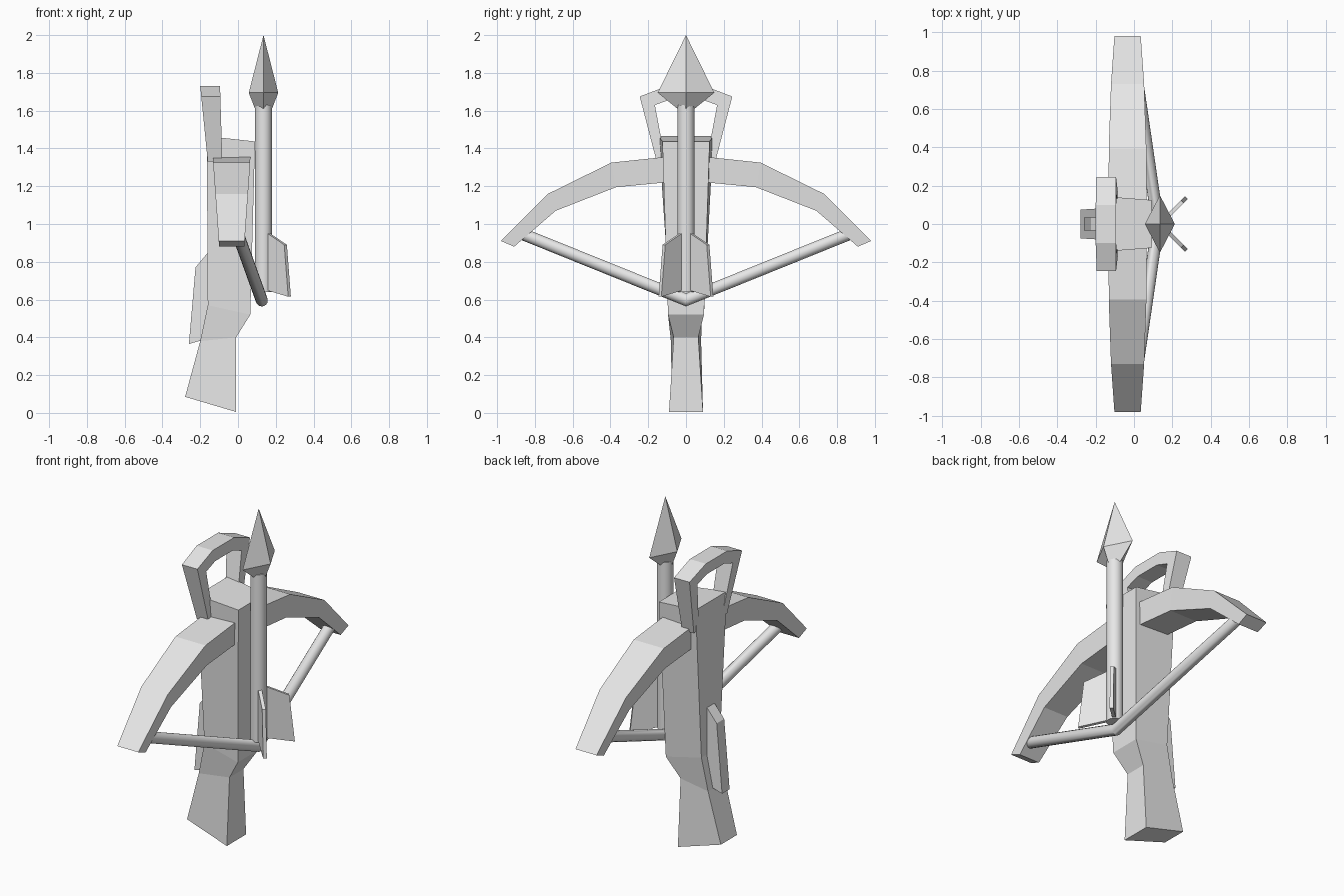
import bpy, bmesh, math
from mathutils import Vector

cube = bpy.data.objects.get("Cube")
if cube:
    bpy.data.objects.remove(cube)

grey = bpy.data.materials.new("plain_grey")
grey.use_nodes = True
grey.diffuse_color = (0.8, 0.8, 0.8, 1)
grey.node_tree.nodes["Principled BSDF"].inputs["Base Color"].default_value = (0.8, 0.8, 0.8, 1)


def loft(name, rings, smooth=False):
    """Skin a list of equal-sized point rings and cap both ends."""
    bm = bmesh.new()
    loops = [[bm.verts.new(p) for p in ring] for ring in rings]
    n = len(loops[0])
    for a, b in zip(loops, loops[1:]):
        for i in range(n):
            j = (i + 1) % n
            bm.faces.new((a[i], a[j], b[j], b[i]))
    bm.faces.new(loops[0])
    bm.faces.new(loops[-1])
    bmesh.ops.remove_doubles(bm, verts=bm.verts[:], dist=0.0005)
    bmesh.ops.recalc_face_normals(bm, faces=bm.faces[:])
    mesh = bpy.data.meshes.new(name)
    bm.to_mesh(mesh)
    bm.free()
    mesh.materials.append(grey)
    obj = bpy.data.objects.new(name, mesh)
    bpy.context.collection.objects.link(obj)
    if smooth:
        bpy.ops.object.select_all(action='DESELECT')
        obj.select_set(True)
        bpy.context.view_layer.objects.active = obj
        bpy.ops.object.shade_smooth_by_angle(angle=math.radians(40))
    return obj


def ellipse(x, z, rx, ry, sides):
    turns = [2 * math.pi * i / sides for i in range(sides)]
    return [(x + rx * math.cos(t), ry * math.sin(t), z) for t in turns]


# Stock: back x, z, half width, then front x, z, half width
sections = [
    (-0.28, 0.085, 0.075, -0.01, 0.005, 0.09),
    (-0.20, 0.38, 0.08, -0.01, 0.40, 0.065),
    (-0.16, 0.57, 0.085, 0.065, 0.52, 0.095),
    (-0.165, 1.465, 0.145, 0.09, 1.437, 0.125),
]
loft("stock", [[(xb, -wb, zb), (xf, -wf, zf), (xf, wf, zf), (xb, wb, zb)]
               for xb, zb, wb, xf, zf, wf in sections])

# Trigger lever behind the stock
lever = [(-0.15, 0.86), (-0.225, 0.77), (-0.26, 0.365), (-0.19, 0.385), (-0.14, 0.57)]
loft("trigger", [[(x, y, z) for x, z in lever] for y in (-0.035, 0.035)])


def arch(name, half, x_of):
    """Square-section arch from one half: outer y, z and inner y, z."""
    full = [(-a, b, -c, d) for a, b, c, d in half] + half[::-1]
    rings = []
    for yo, zo, yi, zi in full:
        (bo, fo), (bi, fi) = x_of(zo), x_of(zi)
        rings.append([(bo, yo, zo), (fo, yo, zo), (fi, yi, zi), (bi, yi, zi)])
    loft(name, rings)


# Bow, tapering towards its tips
def bow_x(z):
    t = min(max((z - 0.88) / 0.45, 0), 1)
    return -0.10 - 0.032 * t, 0.033 + 0.032 * t


arch("bow", [(0.98, 0.91, 0.91, 0.88), (0.73, 1.16, 0.69, 1.07),
             (0.395, 1.325, 0.37, 1.195), (0.11, 1.355, 0.11, 1.22)], bow_x)


# Foot stirrup, leaning backwards
def stirrup_x(z):
    t = (z - 1.33) / 0.4
    return -0.16 - 0.04 * t, -0.083 - 0.012 * t


arch("stirrup", [(0.155, 1.33, 0.11, 1.34), (0.245, 1.675, 0.165, 1.63),
                 (0.10, 1.73, 0.08, 1.66)], stirrup_x)

# Bowstring: two straight tubes mitred at the nock
tip, nock = Vector((0.0, 0.86, 0.945)), Vector((0.125, 0, 0.598))
along = (tip - nock).normalized()
u = along.cross(Vector((0, 0, 1))).normalized()
v = along.cross(u)
offsets = [0.032 * (u * math.cos(math.pi * i / 8) + v * math.sin(math.pi * i / 8))
           for i in range(16)]
end = [tip + o for o in offsets]
middle = [nock + o - along * (o.y / along.y) for o in offsets]
loft("bowstring", [end, middle, [(p.x, -p.y, p.z) for p in end]], True)

# Arrow shaft and four-sided head
AX = 0.135
loft("arrow_shaft", [ellipse(AX, z, 0.045, 0.045, 16) for z in (0.64, 1.63)], True)
loft("arrow_head", [ellipse(AX, 1.61, 0.045, 0.045, 4), ellipse(AX, 1.695, 0.078, 0.15, 4),
                    ellipse(AX, 2.0, 0.0001, 0.0001, 4)])

# Two fletchings slanting away from the stock
fin = [(0.03, 0.955), (0.165, 0.89), (0.195, 0.615), (0.03, 0.65)]
for side, label in ((1, "back"), (-1, "front")):
    out = Vector((1, side, 0)).normalized()
    across = Vector((-out.y, out.x, 0)) * 0.01
    loft("fletching_" + label,
         [[Vector((AX, 0, z)) + out * r + across * s for r, z in fin] for s in (-1, 1)])
